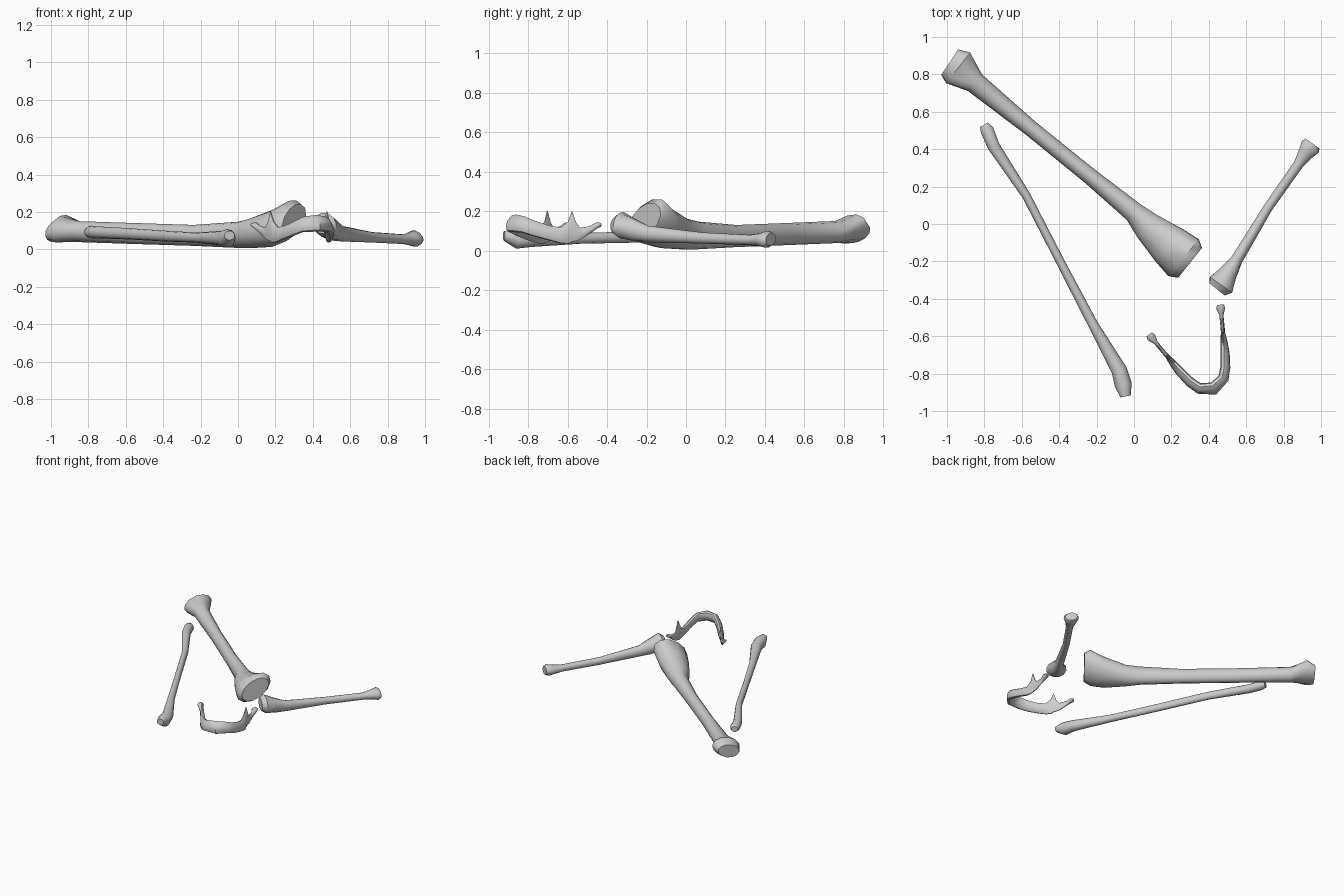
import bpy, bmesh
from math import sin, cos, pi, radians
from mathutils import Vector


def loft(name, stations, sides=12):
    """Skin elliptical rings: (x, y, z, half width, half height, roll degrees)."""
    bm = bmesh.new()
    rings = []
    pts = [Vector(s[:3]) for s in stations]
    last = len(pts) - 1
    for i, (x, y, z, a, b, roll) in enumerate(stations):
        t = Vector((0, 0, 0))
        if i > 0:
            t += (pts[i] - pts[i - 1]).normalized()
        if i < last:
            t += (pts[i + 1] - pts[i]).normalized()
        side = Vector((t.y, -t.x, 0)).normalized()
        r = radians(roll)
        ring = []
        for k in range(sides):
            q = 2 * pi * k / sides
            u, v = a * cos(q), b * sin(q)
            p = pts[i] + side * (u * cos(r) - v * sin(r))
            p.z += u * sin(r) + v * cos(r)
            ring.append(bm.verts.new(p))
        rings.append(ring)
    for r0, r1 in zip(rings, rings[1:]):
        for k in range(sides):
            j = (k + 1) % sides
            bm.faces.new((r0[k], r0[j], r1[j], r1[k]))
    bm.faces.new(rings[0][::-1])
    bm.faces.new(rings[-1])
    bmesh.ops.recalc_face_normals(bm, faces=bm.faces)
    me = bpy.data.meshes.new(name)
    bm.to_mesh(me)
    bm.free()
    ob = bpy.data.objects.new(name, me)
    bpy.context.collection.objects.link(ob)
    bpy.ops.object.select_all(action='DESELECT')
    ob.select_set(True)
    bpy.context.view_layer.objects.active = ob
    bpy.ops.object.shade_smooth_by_angle(angle=radians(45))
    return ob


# Shin bone: ankle end to wide knee plateau
loft("shin_bone", [
    (-0.985, 0.865, 0.095, 0.085, 0.050, -15),
    (-0.940, 0.835, 0.110, 0.108, 0.072, -15),
    (-0.850, 0.755, 0.095, 0.058, 0.056, 0),
    (-0.550, 0.510, 0.085, 0.043, 0.056, 0),
    (-0.235, 0.255, 0.075, 0.044, 0.056, 0),
    (0.000, 0.062, 0.078, 0.056, 0.070, 0),
    (0.070, -0.010, 0.085, 0.082, 0.080, -15),
    (0.190, -0.115, 0.115, 0.120, 0.095, -30),
    (0.265, -0.180, 0.152, 0.142, 0.095, -35),
    (0.300, -0.208, 0.155, 0.115, 0.072, -35)])

# Calf bone: long and thin
loft("calf_bone", [
    (-0.803, 0.530, 0.093, 0.024, 0.022, 0),
    (-0.785, 0.500, 0.093, 0.036, 0.034, 0),
    (-0.750, 0.415, 0.091, 0.033, 0.032, 0),
    (-0.575, 0.150, 0.083, 0.023, 0.030, 0),
    (-0.400, -0.190, 0.072, 0.023, 0.029, 0),
    (-0.220, -0.535, 0.063, 0.027, 0.027, 0),
    (-0.080, -0.780, 0.060, 0.042, 0.040, 0),
    (-0.057, -0.860, 0.060, 0.046, 0.049, 0),
    (-0.045, -0.922, 0.075, 0.028, 0.025, 0)])

# Upper arm bone: heavy head, slim shaft, knuckled end
loft("arm_bone", [
    (0.445, -0.350, 0.130, 0.055, 0.045, -20),
    (0.465, -0.325, 0.130, 0.076, 0.066, -20),
    (0.505, -0.260, 0.105, 0.050, 0.058, -10),
    (0.550, -0.190, 0.085, 0.032, 0.042, 0),
    (0.715, 0.085, 0.065, 0.025, 0.028, 0),
    (0.880, 0.320, 0.055, 0.027, 0.026, 0),
    (0.918, 0.378, 0.056, 0.042, 0.034, 0),
    (0.943, 0.413, 0.058, 0.056, 0.043, -12),
    (0.955, 0.430, 0.058, 0.046, 0.032, -12)])

# Jaw: half arch as (along, across, bottom z, top z, half thickness, lean)
half = [
    (0.030, 0.070, 0.090, 0.178, 0.026, 22),
    (0.080, 0.102, 0.070, 0.155, 0.024, 20),
    (0.150, 0.130, 0.050, 0.130, 0.022, 18),
    (0.205, 0.147, 0.036, 0.120, 0.018, 12),
    (0.240, 0.157, 0.034, 0.150, 0.013, 6),
    (0.260, 0.163, 0.042, 0.206, 0.011, 0),
    (0.280, 0.170, 0.048, 0.145, 0.011, 0),
    (0.300, 0.176, 0.055, 0.118, 0.011, 0),
    (0.345, 0.190, 0.085, 0.126, 0.011, 0),
    (0.380, 0.201, 0.112, 0.145, 0.024, 0),
    (0.400, 0.206, 0.122, 0.142, 0.018, 0)]
chin = (0.0, 0.0, 0.092, 0.188, 0.030, 30)
arch = [(u, -v, *r) for u, v, *r in reversed(half)] + [chin] + half
origin = Vector((0.425, -0.880))
along, across = Vector((-0.385, 0.923)), Vector((0.923, 0.385))
path = []
for u, v, lo, hi, thick, lean in arch:
    p = origin + along * u + across * v
    path.append((p.x, p.y, (lo + hi) / 2, thick, (hi - lo) / 2, lean))
loft("jaw_bone", path, 10)
